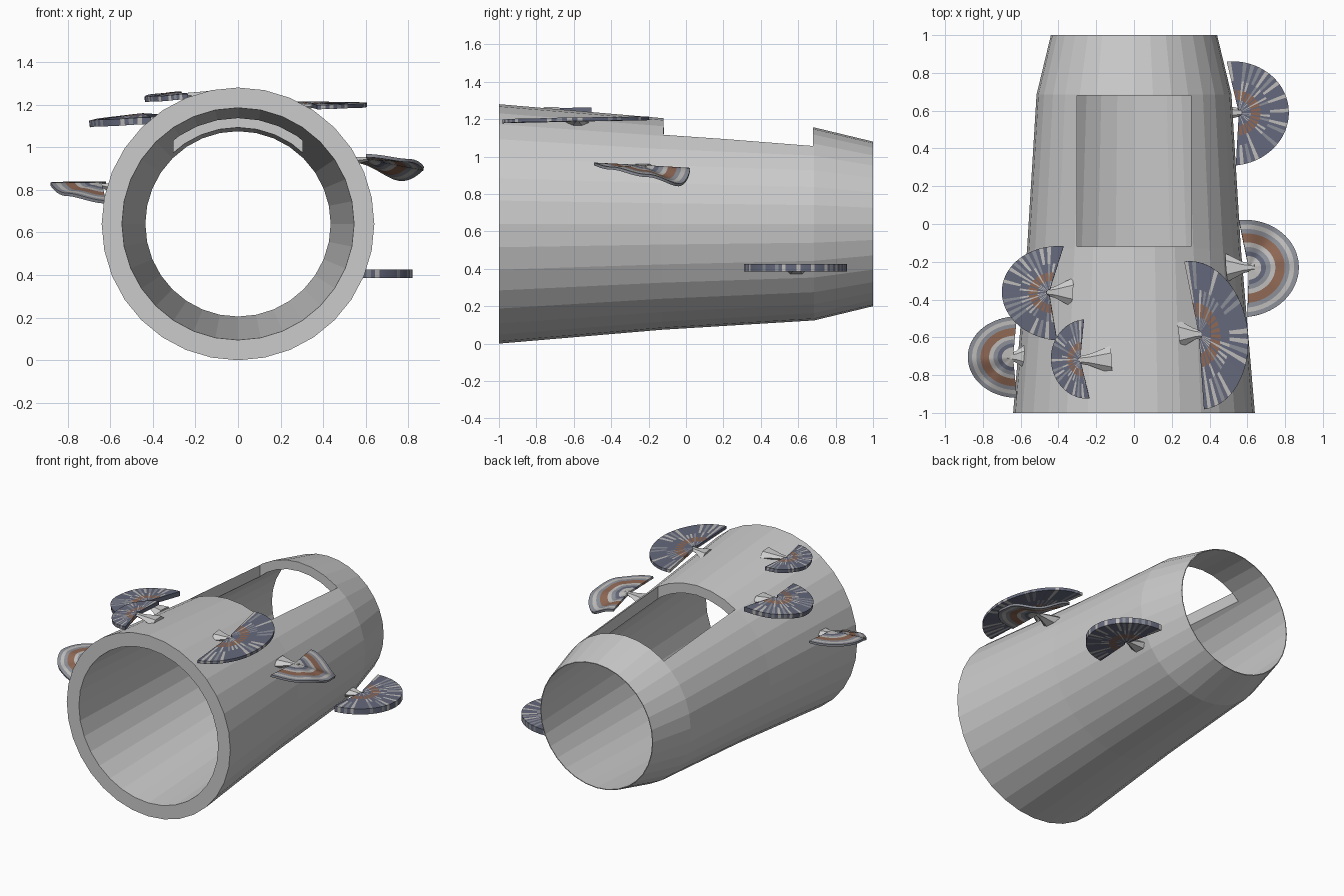
import bpy, math, random
from mathutils import Vector

if "Cube" in bpy.data.objects:
    bpy.data.objects.remove(bpy.data.objects["Cube"])

random.seed(4)


def make_object(name, verts, faces):
    mesh = bpy.data.meshes.new(name)
    mesh.from_pydata(verts, [], faces)
    mesh.update()
    obj = bpy.data.objects.new(name, mesh)
    bpy.context.collection.objects.link(obj)
    return obj


def activate(obj):
    bpy.ops.object.select_all(action='DESELECT')
    obj.select_set(True)
    bpy.context.view_layer.objects.active = obj


def material(name, rgb):
    mat = bpy.data.materials.new(name)
    mat.diffuse_color = (*rgb, 1)
    mat.use_nodes = True
    mat.node_tree.nodes["Principled BSDF"].inputs["Base Color"].default_value = mat.diffuse_color
    return mat


SLATE = material("slate", (0.13, 0.14, 0.20))
PALE = material("pale", (0.52, 0.51, 0.50))
BROWN = material("brown", (0.28, 0.14, 0.09))
MID = material("mid_grey", (0.27, 0.28, 0.32))

# Hollow log: closed profile (y, radius) swept around the y axis
SIDES, CZ = 32, 0.64
profile = [(-1, 0.64), (-0.13, 0.566), (0.685, 0.516), (1, 0.44),
           (1, 0.435), (-1, 0.545)]
verts, faces = [], []
for y, r in profile:
    for i in range(SIDES):
        a = 2 * math.pi * i / SIDES
        verts.append((r * math.cos(a), y, CZ + r * math.sin(a)))
for k in range(len(profile)):
    n = (k + 1) % len(profile)
    for i in range(SIDES):
        j = (i + 1) % SIDES
        faces.append((k * SIDES + i, n * SIDES + i, n * SIDES + j, k * SIDES + j))
log = make_object("hollow_log", verts, faces)
activate(log)
bpy.ops.object.mode_set(mode='EDIT')
bpy.ops.mesh.select_all(action='SELECT')
bpy.ops.mesh.normals_make_consistent(inside=False)
bpy.ops.object.mode_set(mode='OBJECT')

# Rectangular opening in the top
bpy.ops.mesh.primitive_cube_add(size=1, location=(0, 0.28, 1.15))
cutter = bpy.context.object
cutter.name = "opening_cutter"
cutter.scale = (0.605, 0.80, 0.7)
cutter.hide_render = True
bpy.context.view_layer.update()
activate(log)
cut = log.modifiers.new("opening", 'BOOLEAN')
cut.operation, cut.object, cut.solver = 'DIFFERENCE', cutter, 'EXACT'
bpy.ops.object.modifier_apply(modifier=cut.name)
bpy.data.objects.remove(cutter)


# Bracket fungus: notched half-disc with per-angle rim heights (-90..90 degrees)
def bracket(name, mid, direction, out, side, notch, zc, rim, thick, banded, root):
    d = math.radians(direction)
    o, s = Vector((math.cos(d), math.sin(d), 0)), Vector((-math.sin(d), math.cos(d), 0))
    centre = Vector((mid[0], mid[1], 0))
    hub = centre + o * notch + Vector((0, 0, zc))
    n, m = 44, 10
    verts, faces, mats = [], [], []
    for i in range(n + 1):
        t = -math.pi / 2 + math.pi * i / n
        f = min(i / n * 4, 3.9999)
        k, u = int(f), f % 1
        u = u * u * (3 - 2 * u)
        z = rim[k] * (1 - u) + rim[k + 1] * u
        edge = centre + o * out * math.cos(t) + s * side * math.sin(t) + Vector((0, 0, z))
        for j in range(m + 1):
            verts.append(hub.lerp(edge, 0.06 + 0.94 * j / m))
    bands = [1, 1, 0, 3, 1, 2, 2, 3, 1, 3]
    for i in range(n):
        streak = [random.choice((0, 1, 3)) if i % 2 else 0 for _ in range(2)]
        for j in range(m):
            a = i * (m + 1) + j
            faces.append((a, a + 1, a + m + 2, a + m + 1))
            if banded:
                mats.append(bands[j])
            elif j in (2, 3) and i % 3:
                mats.append(2)
            else:
                mats.append(streak[j // 6])
    obj = make_object(name, verts, faces)
    for mat in (SLATE, PALE, BROWN, MID):
        obj.data.materials.append(mat)
    for poly, mi in zip(obj.data.polygons, mats):
        poly.material_index = mi
    activate(obj)
    sol = obj.modifiers.new("thickness", 'SOLIDIFY')
    sol.thickness, sol.offset = thick, -1
    bpy.ops.object.modifier_apply(modifier=sol.name)
    bpy.ops.object.shade_smooth_by_angle(angle=math.radians(40))

    # Flared stem joining the bracket to the log
    start = hub + o * 0.03 - Vector((0, 0, thick * 0.5))
    end = Vector(root)
    axis = end - start
    up = s.cross(axis.normalized())
    sv, sf = [], []
    for f, w, h in ((0, 0.015, 0.008), (0.4, 0.03, 0.015), (1, 0.075, 0.035)):
        for k in range(6):
            a = math.pi * k / 3
            sv.append(start + axis * f + s * w * math.cos(a) + up * h * math.sin(a))
    for r in (0, 6):
        for k in range(6):
            q = (k + 1) % 6
            sf.append((r + k, r + q, r + 6 + q, r + 6 + k))
    sf += [tuple(range(5, -1, -1)), tuple(range(12, 18))]
    make_object(name + "_stem", sv, sf)


bracket("bracket_right_back", (0.515, 0.585), 5, 0.305, 0.276, 0.04, 0.425,
        [0.425] * 5, 0.04, False, (0.43, 0.59, 0.40))
bracket("bracket_left_top", (-0.39, -0.367), 176, 0.31, 0.25, 0.06, 1.16,
        [1.155, 1.14, 1.125, 1.13, 1.14], 0.032, False, (-0.33, -0.36, 1.11))
bracket("bracket_small_top", (-0.25, -0.715), 184, 0.19, 0.21, 0.035, 1.26,
        [1.262, 1.25, 1.236, 1.24, 1.25], 0.025, False, (-0.12, -0.72, 1.235))
bracket("bracket_right_top", (0.318, -0.59), 7.6, 0.285, 0.395, 0.025, 1.207,
        [1.198, 1.204, 1.21, 1.213, 1.215], 0.02, False, (0.24, -0.58, 1.18))
bracket("bracket_right_drooping", (0.578, -0.235), 5, 0.295, 0.257, 0.03, 0.955,
        [0.968, 0.945, 0.905, 0.855, 0.94], 0.015, True, (0.49, -0.23, 0.93))
bracket("bracket_left_drooping", (-0.62, -0.705), 180, 0.26, 0.215, 0.02, 0.835,
        [0.838, 0.838, 0.835, 0.785, 0.75], 0.015, True, (-0.56, -0.7, 0.80))
